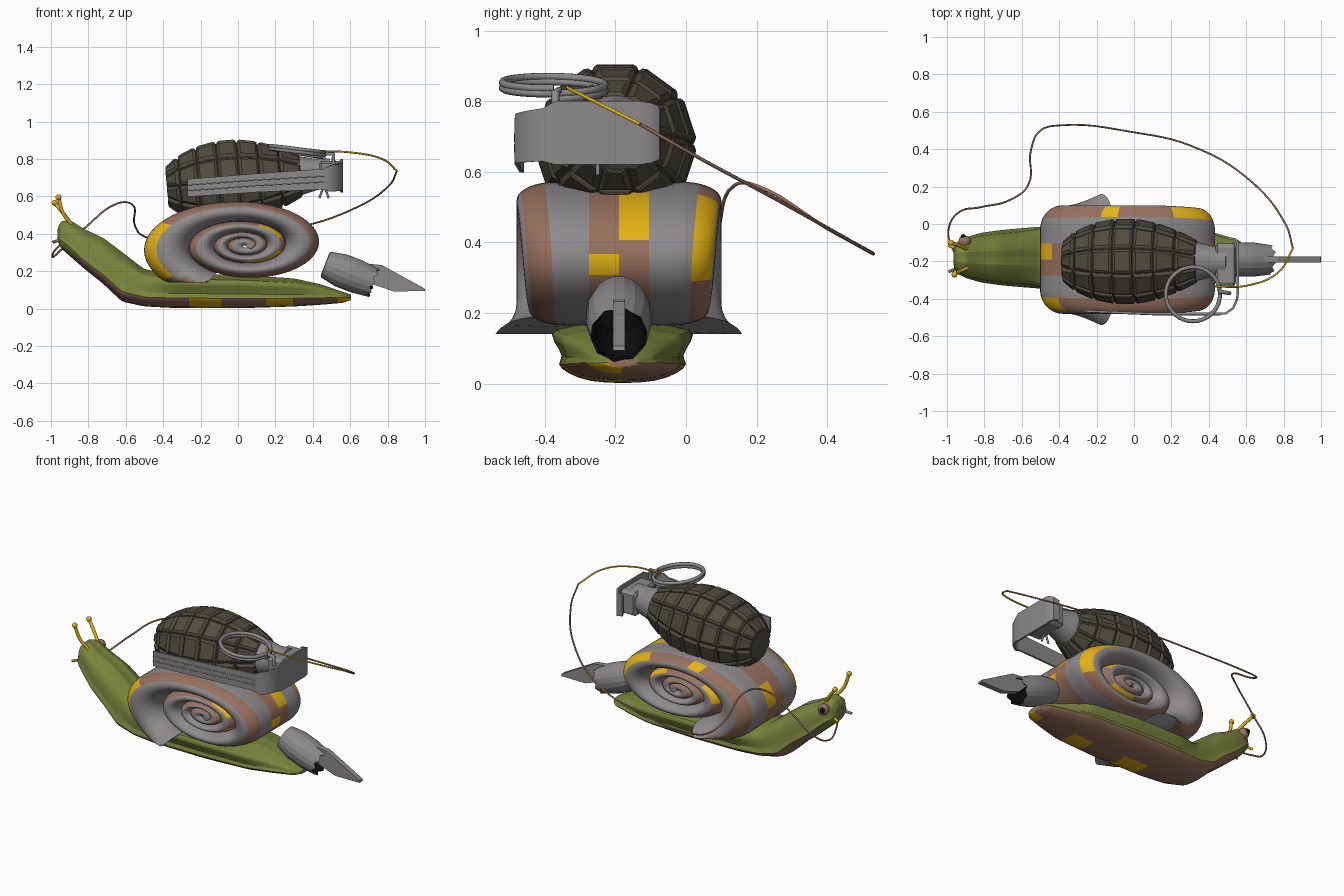
import bpy, bmesh, math
from mathutils import Vector

cube = bpy.data.objects.get("Cube")
if cube:
    bpy.data.objects.remove(cube, do_unlink=True)


def material(name, r, g, b):
    m = bpy.data.materials.new(name)
    m.use_nodes = True
    m.diffuse_color = (r, g, b, 1)
    node = next(n for n in m.node_tree.nodes if n.type == 'BSDF_PRINCIPLED')
    node.inputs["Base Color"].default_value = (r, g, b, 1)
    node.inputs["Roughness"].default_value = 0.7
    return m


GREEN = material("skin green", .19, .235, .045)
GREY = material("shell grey", .27, .255, .265)
BROWN = material("stripe brown", .31, .165, .11)
YELLOW = material("paint yellow", .78, .45, .006)
OLIVE = material("iron olive", .08, .073, .05)
METAL = material("metal grey", .26, .25, .255)
BLACK = material("soot black", .004, .004, .004)
MID_Y = -.19


def finish(ob, angle):
    bpy.ops.object.select_all(action='DESELECT')
    ob.select_set(True)
    bpy.context.view_layer.objects.active = ob
    if angle:
        bpy.ops.object.shade_smooth_by_angle(angle=math.radians(angle))
    return ob


def loft(name, rings, mats, rule=None, angle=40, tweak=None):
    """Skin a list of closed rings; rule(ring, side) picks the material."""
    bm = bmesh.new()
    rows = [[bm.verts.new(p) for p in ring] for ring in rings]
    n = len(rows[0])
    for i in range(len(rows) - 1):
        for j in range(n):
            k = (j + 1) % n
            f = bm.faces.new((rows[i][j], rows[i][k], rows[i + 1][k], rows[i + 1][j]))
            f.material_index = rule(i, j) if rule else 0
    sides = bm.faces[:]
    bm.faces.new(rows[0][::-1])
    last = bm.faces.new(rows[-1])
    last.material_index = rule(len(rows) - 2, 0) if rule else 0
    bmesh.ops.recalc_face_normals(bm, faces=bm.faces[:])
    if tweak:
        tweak(bm, sides)
    me = bpy.data.meshes.new(name)
    bm.to_mesh(me)
    bm.free()
    for m in mats:
        me.materials.append(m)
    ob = bpy.data.objects.new(name, me)
    bpy.context.collection.objects.link(ob)
    return finish(ob, angle)


def lathe(name, origin, axis, profile, mats, n=16, jag=(), **kw):
    """Turn (distance, radius) pairs round an axis; jagged rings zigzag."""
    q = Vector((0, 0, 1)).rotation_difference(Vector(axis).normalized())
    rings = []
    for i, (s, r) in enumerate(profile):
        ring = []
        for j in range(n):
            a = math.tau * (j + .5) / n
            zig = (.012 if j % 2 else -.008) if i in jag else 0
            ring.append(Vector(origin) + q @ Vector((r * math.cos(a), r * math.sin(a), s + zig)))
        rings.append(ring)
    return loft(name, rings, mats, **kw)


def tube(name, points, radius, mat, kind='POLY'):
    cu = bpy.data.curves.new(name, 'CURVE')
    cu.dimensions = '3D'
    cu.bevel_depth, cu.bevel_resolution, cu.resolution_u = radius, 2, 6
    cu.use_fill_caps = True
    sp = cu.splines.new(kind)
    if kind == 'BEZIER':
        sp.bezier_points.add(len(points) - 1)
        for b, p in zip(sp.bezier_points, points):
            b.co = p
            b.handle_left_type = b.handle_right_type = 'AUTO'
    else:
        sp.points.add(len(points) - 1)
        for b, p in zip(sp.points, points):
            b.co = (*p, 1)
    cu.materials.append(mat)
    ob = bpy.data.objects.new(name, cu)
    bpy.context.collection.objects.link(ob)


def ball(name, co, r, mat):
    bpy.ops.mesh.primitive_uv_sphere_add(segments=12, ring_count=8, radius=r, location=co)
    ob = bpy.context.object
    ob.name = name
    ob.data.materials.append(mat)
    finish(ob, 60)


# Body: x, bottom, top, half width, height share of the foot rim, mantle bulge
stations = [(-.965, .36, .43, .05, .4, 0), (-.945, .32, .47, .09, .3, 0), (-.9, .28, .48, .115, .25, 0),
            (-.82, .21, .43, .14, .2, 0), (-.72, .13, .385, .155, .2, 0), (-.62, .035, .31, .165, .2, 0),
            (-.5, .01, .215, .175, .25, .3), (-.35, .002, .19, .19, .3, 1), (0, 0, .185, .19, .3, 1),
            (.3, .01, .165, .175, .3, .8), (.45, .02, .13, .135, .35, .2), (.56, .03, .09, .1, .5, 0),
            (.605, .045, .075, .05, .5, 0)]
fine = []
for a, b in zip(stations, stations[1:]):
    fine += [[u + (v - u) * k / 4 for u, v in zip(a, b)] for k in range(4)]
fine.append(stations[-1])
rings = []
for x, lo, hi, w, f, m in fine:
    half = [(0, 0), (.5, .02), (.82, f * .5), (1, f)]
    half += [(p, f + (1 - f) * q) for p, q in
             [(.85, .13), (.86 + .18 * m, .5), (.7 + .4 * m, .78), (.46, .87), (.25, 1), (0, .91)]]
    half += [(-p, q) for p, q in half[-2:0:-1]]
    rings.append([(x, MID_Y + .01 + w * p, lo + (hi - lo) * q) for p, q in half])


def skin_rule(i, j):
    x = (fine[i][0] + fine[i + 1][0]) / 2
    if x < -.85 or 3 <= j < 15:
        return 0
    return 2 if j >= 15 and (-.27 < x < -.1 or .13 < x < .27 or x > .54) else 1


body = loft("body", rings, [GREEN, BROWN, YELLOW], skin_rule, 50)
body.modifiers.new("smooth", 'SUBSURF').levels = 1


# Shell: a wide rounded section swept along a shrinking flattened spiral
def ramp(t, start, end):
    return min(1, max(0, (t - start) / (end - start)))


turns = [-1.1 + .1 * i for i in range(241)]
rings = []
for t in turns:
    outer = .535 * math.exp(-.0951 * t)
    thick = outer * (.45 + .54 * ramp(t, 14, 19))
    d = (.24 + .06 * ramp(t, 1.5, 3)) * outer
    w = .29 - .04 * ramp(t, 1.8, 4.7) - .02 * ramp(t, 4.7, 14) + .06 * ramp(t, -.5, -1.1) ** 2
    cap = [(w - d + d * math.cos(a), .5 + .5 * math.sin(a))
           for a in (math.pi / 2 - k * math.pi / 20 for k in range(21))]
    section = cap + [(-y, p) for y, p in reversed(cap)] + [(-.085, 1), (0, 1), (.085, 1)]
    ring = []
    for y, p in section:
        r = outer - thick * (1 - p)
        ring.append((.035 - r * math.cos(t), MID_Y + y, max(.14, .338 + .505 * r * math.sin(t))))
    rings.append(ring)
back, front = range(3, 8), range(34, 39)
patches = [(back, 1.05, 1.35), (back, 2, 3.4), (back, 6.2, 7), (back, 8.2, 9), (back, 10, 11),
           (front, -.7, .45), (front, 8.2, 9), (front, 9.7, 11), ((42,), 3.05, 3.35),
           ((43,), 2, 2.85), ((43,), -.1, .4)]


def shell_rule(i, j):
    t = turns[i] + .05
    if any(j in strip and a < t < b for strip, a, b in patches):
        return 2
    flare = t < -.8 and (j < 10 or 31 <= j < 41)
    return 1 if flare or j in back or j in front or j in (42, 43) else 0


loft("shell", rings, [GREY, BROWN, YELLOW], shell_rule, 70)

# Grenade: a lathed egg whose panels are raised as separate blocks
axis = (1, 0, .085)
start = (-.38, -.2, .65)


def raise_blocks(bm, sides):
    bmesh.ops.inset_individual(bm, faces=sides, thickness=.003, depth=0)
    bmesh.ops.inset_individual(bm, faces=sides, thickness=.005, depth=.009)
    bmesh.ops.inset_individual(bm, faces=sides, thickness=.013, depth=.007)


lathe("grenade_body", start, axis,
      [(0, .09), (.07, .15), (.17, .195), (.28, .217), (.39, .217), (.5, .195), (.61, .155), (.72, .1)],
      [OLIVE], 10, angle=0, tweak=raise_blocks)
lathe("grenade_neck", start, axis, [(.7, .11), (.76, .095), (.8, .085), (.88, .08)], [METAL], 20)
bpy.ops.mesh.primitive_cube_add(size=1, location=(.49, -.22, .715))
fuse = bpy.context.object
fuse.name = "fuse_block"
fuse.scale = (.11, .23, .15)
fuse.data.materials.append(METAL)
fuse.modifiers.new("edge", 'BEVEL').width = .1

# Safety lever: a bent strip; x, y, middle z, height
path = [(.5, -.078, .71, .13), (.54, -.08, .71, .15), (.553, -.1, .71, .17), (.555, -.13, .71, .18),
        (.555, -.37, .71, .18), (.55, -.405, .705, .15), (.53, -.45, .70, .145), (.49, -.478, .695, .14),
        (.46, -.48, .692, .11), (.1, -.48, .672, .1), (-.27, -.465, .645, .095)]
rings = []
for k, (x, y, z, h) in enumerate(path):
    a, b = path[max(0, k - 1)], path[min(len(path) - 1, k + 1)]
    side = Vector((b[1] - a[1], a[0] - b[0], 0)).normalized() * .006
    mid = Vector((x, y, z))
    up = Vector((0, 0, h / 2))
    rings.append([mid + side + up, mid - side + up, mid - side - up, mid + side - up])
loft("safety_lever", rings, [METAL], angle=35)
for dz in (-.015, .015):
    tube("lever_rib", [(x, y - .005, z + dz) for x, y, z, h in path[8:]], .003, METAL)

# Pull ring of two coils, and its pin
coil = []
for k in range(73):
    a = math.tau * 2 * k / 72
    x = .145 * math.cos(a)
    coil.append((.315 + x, -.375 + .145 * math.sin(a), .827 - .14 * x + .03 * k / 72))
tube("pull_ring", coil, .011, METAL)
tube("ring_pin", [(.51, -.37, .77), (.51, -.37, .825), (.45, -.36, .83)], .011, METAL)
for dx in (-.025, .025):
    tube("pin_end", [(.46, -.25, .66), (.46 + dx, -.25, .59)], .006, METAL)

# Trip wire, from the ring round the back to the mouth
wire = [(.43, -.335, .84), (.6, -.33, .835), (.77, -.26, .8), (.85, -.13, .735), (.81, 0, .66),
        (.6, .25, .525), (.3, .42, .43), (0, .49, .39), (-.4, .527, .37), (-.5, .5, .385),
        (-.55, .4, .44), (-.57, .2, .56), (-.65, .135, .56), (-.82, .09, .43), (-.94, .06, .32),
        (-.99, -.02, .275), (-.98, -.11, .31), (-.94, -.18, .35)]
tube("wire_start", wire[:4], .005, YELLOW, 'BEZIER')
tube("wire", wire[3:], .005, BROWN, 'BEZIER')

# Rocket tube on the tail, with a torn open end and a blade
lathe("rocket_tube", (.465, MID_Y, .237), (.26, 0, -.1),
      [(0, .06), (.004, .074), (.09, .092), (.18, .092), (.275, .08), (.27, .073), (.1, .06)],
      [METAL, BLACK], 18, jag=(4, 5), rule=lambda i, j: int(i > 3), angle=15)
blade = [(.6, .25), (.77, .232), (.998, .107), (1, .093), (.83, .092), (.72, .13)]
loft("rocket_blade", [[(x, MID_Y + y, z) for x, z in blade] for y in (-.017, .017)], [METAL], angle=0)

# Head details: eye stalks and feelers each side, one bulging eye on the left
base = MID_Y + .005
for s, mat in ((-1, BROWN), (1, YELLOW)):
    tip = (-.97 - .01 * s, base + s * .085, .58 - .015 * s)
    tube("eye_stalk", [(-.89, base + s * .05, .45), (-.935, base + s * .07, .51), tip], .01, YELLOW, 'BEZIER')
    ball("stalk_tip", tip, .016, YELLOW)
    tube("feeler", [(-.94, base + s * .05, .37), (-.99, base + s * .07, .355)], .008, mat)
ball("eye", (-.905, base + .09, .42), .034, BROWN)
ball("pupil", (-.912, base + .115, .426), .016, BLACK)
